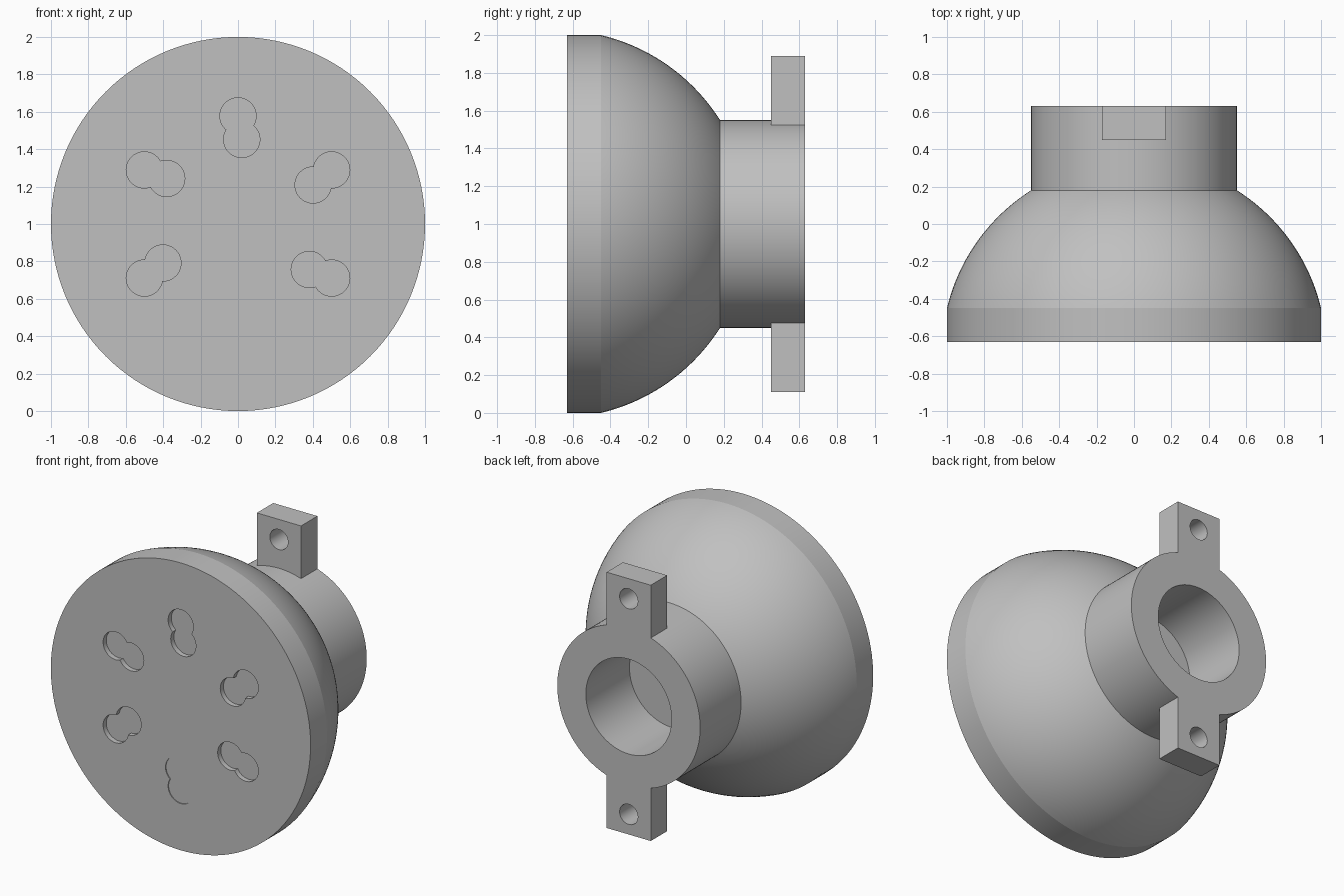
import bpy
import bmesh
from math import pi, sin, cos, acos, atan2, sqrt, hypot, radians

cube = bpy.data.objects.get("Cube")
if cube:
    bpy.data.objects.remove(cube, do_unlink=True)

SIDES = 128
AXIS_Z = 1.0
FRONT, RIM, SHOULDER, BACK = -0.63, -0.45, 0.18, 0.63
NECK_R, BORE_R, BORE_FLOOR = 0.55, 0.33, 0.15

grey = bpy.data.materials.new("plain grey")
grey.use_nodes = True
colour = (0.53, 0.53, 0.53, 1)
grey.diffuse_color = colour
grey.node_tree.nodes["Principled BSDF"].inputs["Base Color"].default_value = colour


def make_object(name, bm):
    bmesh.ops.recalc_face_normals(bm, faces=bm.faces)
    mesh = bpy.data.meshes.new(name)
    bm.to_mesh(mesh)
    bm.free()
    mesh.materials.append(grey)
    obj = bpy.data.objects.new(name, mesh)
    bpy.context.collection.objects.link(obj)
    return obj


def lathe(name, profile):
    """Turn (radius, y) points around the y axis and cap both ends."""
    bm = bmesh.new()
    rings = []
    for r, y in profile:
        angles = [2 * pi * i / SIDES for i in range(SIDES)]
        rings.append([bm.verts.new((r * cos(a), y, AXIS_Z + r * sin(a))) for a in angles])
    for a, b in zip(rings, rings[1:]):
        for i in range(SIDES):
            j = (i + 1) % SIDES
            bm.faces.new((a[i], a[j], b[j], b[i]))
    bm.faces.new(rings[0])
    bm.faces.new(rings[-1])
    return make_object(name, bm)


def prism(name, outline, y0, y1):
    """Extrude an (x, height from axis) outline along y."""
    bm = bmesh.new()
    a = [bm.verts.new((x, y0, AXIS_Z + z)) for x, z in outline]
    b = [bm.verts.new((x, y1, AXIS_Z + z)) for x, z in outline]
    n = len(outline)
    for i in range(n):
        j = (i + 1) % n
        bm.faces.new((a[i], a[j], b[j], b[i]))
    bm.faces.new(a)
    bm.faces.new(b)
    return make_object(name, bm)


def combine(body, tool, operation):
    mod = body.modifiers.new("combine", 'BOOLEAN')
    mod.operation = operation
    mod.solver = 'EXACT'
    mod.object = tool
    bpy.context.view_layer.objects.active = body
    bpy.ops.object.modifier_apply(modifier=mod.name)
    bpy.data.objects.remove(tool, do_unlink=True)


def arc(cx, cz, r, start, end, steps):
    span = [start + (end - start) * i / steps for i in range(steps + 1)]
    return [(cx + r * cos(t), cz + r * sin(t)) for t in span]


def keyhole(angle, r=0.097):
    """Outline of two overlapping circles, turned around the axis."""
    (x1, z1), (x2, z2) = [
        (x * cos(angle) - z * sin(angle), x * sin(angle) + z * cos(angle))
        for x, z in ((0.0, 0.578), (0.02, 0.452))]
    aim = atan2(z2 - z1, x2 - x1)
    half = acos(hypot(x2 - x1, z2 - z1) / 2 / r)
    first = arc(x1, z1, r, aim + half, aim + 2 * pi - half, 40)
    second = arc(x2, z2, r, aim - pi + half, aim + pi - half, 40)
    return first[:-1] + second[:-1]


# Domed body with neck and blind bore
centre = (SHOULDER ** 2 + NECK_R ** 2 - RIM ** 2 - 1) / (2 * (SHOULDER - RIM))
radius = sqrt(1 + (RIM - centre) ** 2)
t0 = atan2(RIM - centre, 1)
t1 = atan2(SHOULDER - centre, NECK_R)
dome = arc(0, centre, radius, t0, t1, 28)
body = lathe("domed_body", [(1, FRONT)] + dome + [
    (NECK_R, BACK), (BORE_R, BACK), (BORE_R, BORE_FLOOR)])

# Mounting tabs with screw holes
for side in (1, -1):
    tab = [(-0.17, side * 0.45), (0.17, side * 0.45), (0.17, side * 0.89), (-0.17, side * 0.89)]
    combine(body, prism("mounting_tab", tab, 0.45, BACK), 'UNION')
for side in (1, -1):
    hole = arc(0, side * 0.75, 0.07, 0, 2 * pi, 48)[:-1]
    combine(body, prism("screw_hole", hole, 0.4, 0.7), 'DIFFERENCE')

# Keyhole pockets in the flat front, the lowest one nearly flush
for i in range(6):
    depth = 0.006 if i == 3 else 0.035
    pocket = prism("keyhole_pocket", keyhole(i * pi / 3), FRONT - 0.1, FRONT + depth)
    combine(body, pocket, 'DIFFERENCE')

# Smooth round surfaces, crisp edges
bpy.ops.object.select_all(action='DESELECT')
body.select_set(True)
bpy.context.view_layer.objects.active = body
bpy.ops.object.shade_smooth_by_angle(angle=radians(12))
